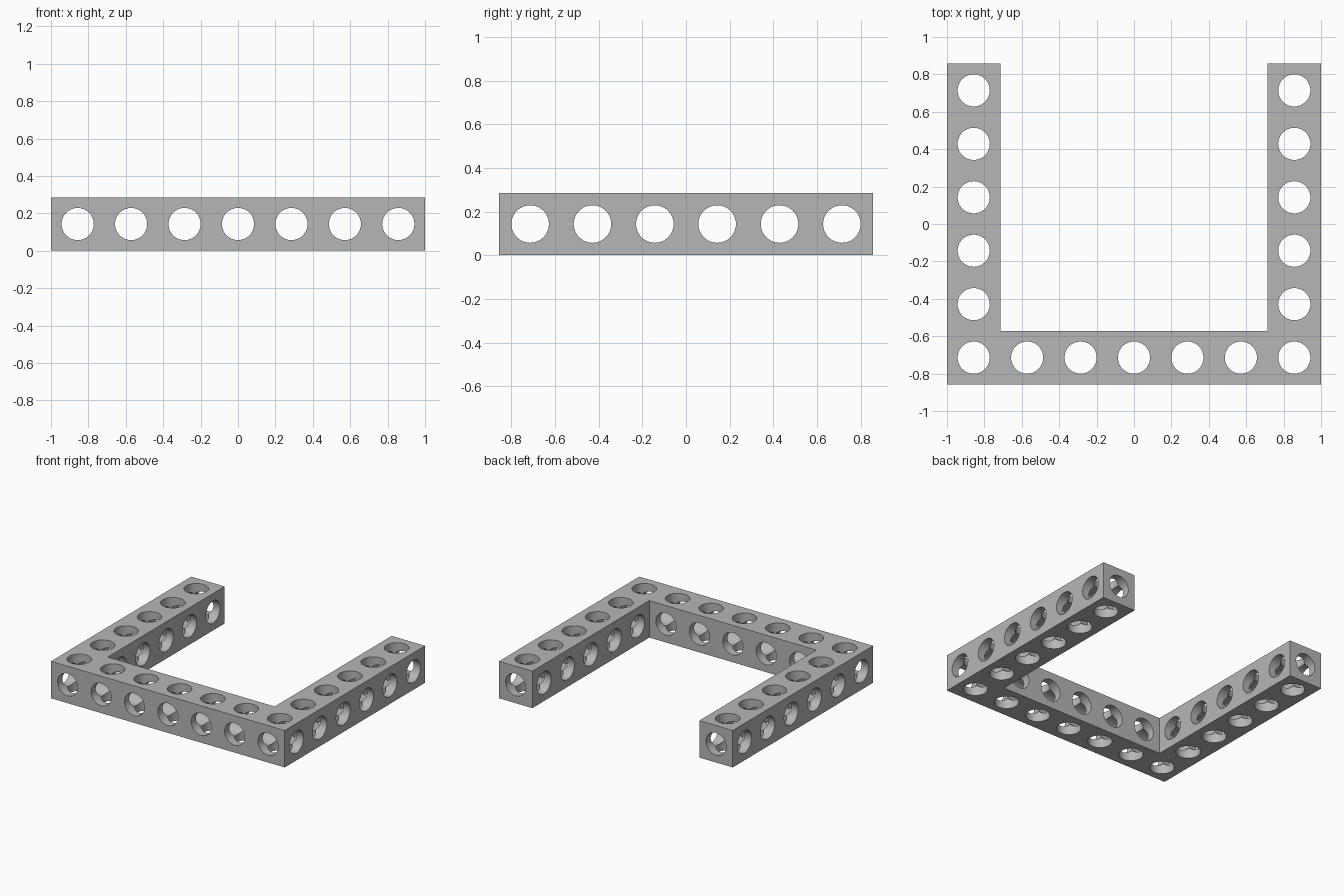
import bpy, bmesh, math
from mathutils import Matrix, Vector

old = bpy.data.objects.get("Cube")
if old:
    bpy.data.objects.remove(old, do_unlink=True)

COLS, ROWS = 7, 6
PITCH = 2 / COLS            # one hole per square cell
RADIUS = 0.086
HALF_X, HALF_Y = 1.0, ROWS * PITCH / 2
MID_Z = PITCH / 2

grey = bpy.data.materials.new("plain grey")
grey.use_nodes = True
colour = (0.47, 0.47, 0.47, 1)
grey.diffuse_color = colour
grey.node_tree.nodes["Principled BSDF"].inputs["Base Color"].default_value = colour


def make_object(name, bm):
    bmesh.ops.recalc_face_normals(bm, faces=bm.faces)
    mesh = bpy.data.meshes.new(name)
    bm.to_mesh(mesh)
    bm.free()
    mesh.materials.append(grey)
    obj = bpy.data.objects.new(name, mesh)
    bpy.context.collection.objects.link(obj)
    return obj


def cell_x(i):
    return (i - (COLS - 1) / 2) * PITCH


def cell_y(j):
    return (j - (ROWS - 1) / 2) * PITCH


# U-shaped bar: outline extruded to one cell of height
inner_x, inner_y = HALF_X - PITCH, PITCH - HALF_Y
half = [(HALF_X, -HALF_Y), (HALF_X, HALF_Y), (inner_x, HALF_Y), (inner_x, inner_y)]
outline = half + [(-x, y) for x, y in reversed(half)]
bm = bmesh.new()
base = bm.faces.new([bm.verts.new((x, y, 0)) for x, y in outline])
top = bmesh.ops.extrude_face_region(bm, geom=[base])["geom"]
bmesh.ops.translate(bm, vec=(0, 0, PITCH),
                    verts=[v for v in top if isinstance(v, bmesh.types.BMVert)])
frame = make_object("drilled_frame", bm)


# Straight drills, one set for each axis
def make_drills(name, axis, centres):
    bm = bmesh.new()
    turn = Vector((0, 0, 1)).rotation_difference(Vector(axis)).to_matrix().to_4x4()
    for centre in centres:
        bmesh.ops.create_cone(bm, cap_ends=True, segments=48, radius1=RADIUS,
                              radius2=RADIUS, depth=3,
                              matrix=Matrix.Translation(centre) @ turn)
    drills = make_object(name, bm)
    drills.hide_render = True
    return drills


cells = [(i, j) for i in range(COLS) for j in range(ROWS)
         if j == 0 or i in (0, COLS - 1)]
cutters = [
    make_drills("upright_drills", (0, 0, 1), [(cell_x(i), cell_y(j), 0) for i, j in cells]),
    make_drills("front_drills", (0, 1, 0), [(cell_x(i), 0, MID_Z) for i in range(COLS)]),
    make_drills("side_drills", (1, 0, 0), [(0, cell_y(j), MID_Z) for j in range(ROWS)]),
]

# Cut the holes, then discard the drills
bpy.ops.object.select_all(action='DESELECT')
frame.select_set(True)
bpy.context.view_layer.objects.active = frame
for cutter in cutters:
    cut = frame.modifiers.new(cutter.name, 'BOOLEAN')
    cut.operation = 'DIFFERENCE'
    cut.solver = 'MANIFOLD'
    cut.object = cutter
    bpy.ops.object.modifier_apply(modifier=cut.name)
for cutter in cutters:
    bpy.data.objects.remove(cutter, do_unlink=True)

bpy.ops.object.shade_smooth_by_angle(angle=math.radians(20))
